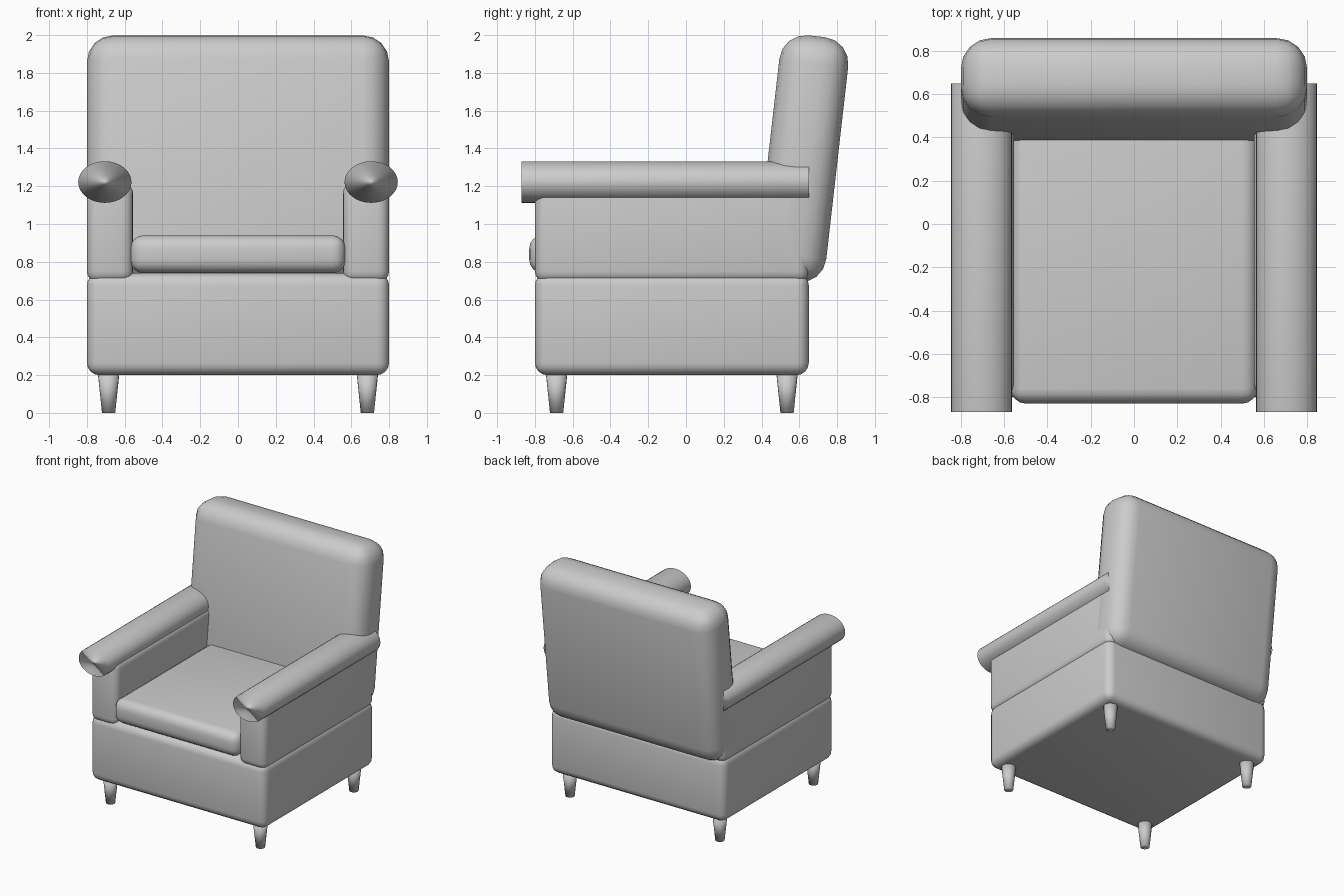
import bpy
import math

if "Cube" in bpy.data.objects:
    bpy.data.objects.remove(bpy.data.objects["Cube"])


def cushion(name, lo, hi, radius, segments=4, tilt=0.0):
    """Rounded box between two corners, optionally leaned about x."""
    centre = [(a + b) / 2 for a, b in zip(lo, hi)]
    bpy.ops.mesh.primitive_cube_add(size=1, location=centre)
    ob = bpy.context.object
    ob.name = name
    ob.scale = [b - a for a, b in zip(lo, hi)]
    bpy.ops.object.transform_apply(location=False, rotation=False, scale=True)
    ob.rotation_euler.x = tilt
    bpy.ops.object.shade_smooth()
    bev = ob.modifiers.new("rounding", 'BEVEL')
    bev.width = radius
    bev.segments = segments
    return ob


# Upholstered base and seat cushion
cushion("base", (-0.8, -0.8, 0.2), (0.8, 0.65, 0.74), 0.065)
cushion("seat_cushion", (-0.57, -0.83, 0.74), (0.57, 0.52, 0.94), 0.07)

# Leaning backrest
cushion("backrest", (-0.8, 0.435, 0.692), (0.8, 0.802, 1.998), 0.14,
        tilt=-math.radians(6.5))

for side, s in (("left", -1), ("right", 1)):
    # Arm panel
    x0, x1 = sorted((s * 0.555, s * 0.8))
    cushion(side + "_arm", (x0, -0.8, 0.69), (x1, 0.65, 1.22), 0.06)

    # Oval arm roll
    bpy.ops.mesh.primitive_cylinder_add(
        vertices=32, radius=1, depth=1.52,
        location=(s * 0.705, -0.11, 1.222), rotation=(math.pi / 2, 0, 0))
    roll = bpy.context.object
    roll.name = side + "_arm_roll"
    roll.scale = (0.141, 0.11, 1)
    bpy.ops.object.shade_smooth()

    # Tapered legs
    for end, y in (("front", -0.685), ("back", 0.535)):
        bpy.ops.mesh.primitive_cone_add(
            vertices=20, radius1=0.035, radius2=0.058, depth=0.22,
            location=(s * 0.685, y, 0.11))
        bpy.context.object.name = f"{end}_{side}_leg"
        bpy.ops.object.shade_smooth()
